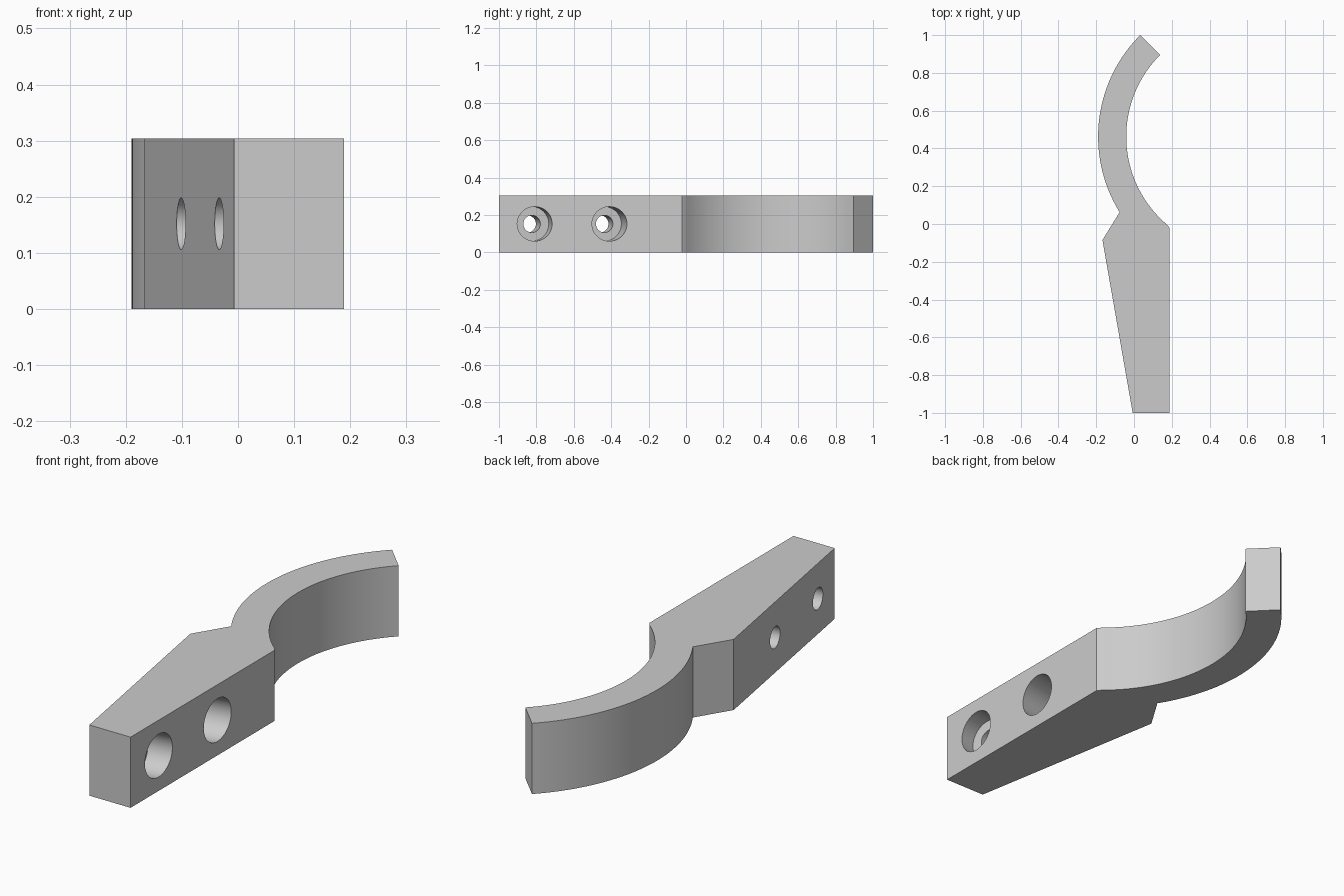
import bpy
import bmesh
from math import atan2, cos, sin, pi, radians
from mathutils import Matrix, Vector

if "Cube" in bpy.data.objects:
    bpy.data.objects.remove(bpy.data.objects["Cube"])

HEIGHT = 0.304
CENTRE = Vector((0.57, 0.4625))
R_OUT, R_IN = 0.76, 0.611

grey = bpy.data.materials.new("plain grey")
grey.use_nodes = True
colour = (0.6, 0.6, 0.6, 1)
grey.diffuse_color = colour
grey.node_tree.nodes["Principled BSDF"].inputs["Base Color"].default_value = colour


def add_object(name, bm):
    bmesh.ops.recalc_face_normals(bm, faces=bm.faces)
    mesh = bpy.data.meshes.new(name)
    bm.to_mesh(mesh)
    bm.free()
    mesh.materials.append(grey)
    obj = bpy.data.objects.new(name, mesh)
    bpy.context.collection.objects.link(obj)
    return obj


def arc(radius, start, end, steps=48):
    angles = [start + (end - start) * i / steps for i in range(steps + 1)]
    return [CENTRE + radius * Vector((cos(a), sin(a))) for a in angles]


def angle_to(point):
    d = Vector(point) - CENTRE
    return atan2(d.y, d.x) % (2 * pi)


# Plan outline: tapered mounting block running into a curved arm
heel, shoulder = Vector((-0.007, -1)), Vector((-0.167, -0.085))
tip = radians(135)
outline = [Vector((0.189, -1)), Vector((0.189, -0.022))]
outline += arc(R_IN, angle_to(outline[1]), tip)[1:]
outline += arc(R_OUT, tip, angle_to((-0.08, 0.06)))
outline += [shoulder, heel]

bm = bmesh.new()
base = bm.faces.new([bm.verts.new((p.x, p.y, 0)) for p in outline])
top = bmesh.ops.extrude_face_region(bm, geom=[base])["geom"]
bmesh.ops.translate(bm, vec=(0, 0, HEIGHT),
                    verts=[v for v in top if isinstance(v, bmesh.types.BMVert)])
bracket = add_object("curved_bracket", bm)

# Counterbored screw holes, square to the tapered face
slope = (shoulder - heel).normalized()
axis = Vector((slope.y, -slope.x, 0))
turn = axis.to_track_quat("Z", "Y").to_matrix().to_4x4()
steps = [(0.046, -0.1), (0.046, 0.138), (0.092, 0.138), (0.092, 0.5)]
for y in (-0.848, -0.46):
    along = (y - heel.y) / slope.y
    spot = heel + slope * along
    bm = bmesh.new()
    rings = [[bm.verts.new((r * cos(2 * pi * i / 48), r * sin(2 * pi * i / 48), z))
              for i in range(48)] for r, z in steps]
    for a, b in zip(rings, rings[1:]):
        for i in range(48):
            j = (i + 1) % 48
            bm.faces.new((a[i], a[j], b[j], b[i]))
    bm.faces.new(rings[0])
    bm.faces.new(rings[-1])
    bm.transform(Matrix.Translation((spot.x, spot.y, HEIGHT / 2)) @ turn)
    cutter = add_object("screw_hole_cutter", bm)
    cutter.hide_render = True
    cut = bracket.modifiers.new("screw_hole", "BOOLEAN")
    cut.operation = "DIFFERENCE"
    cut.solver = "EXACT"
    cut.object = cutter
    bpy.context.view_layer.objects.active = bracket
    bpy.ops.object.modifier_apply(modifier=cut.name)
    bpy.data.objects.remove(cutter)

# Smooth curves with crisp corners
bpy.ops.object.select_all(action="DESELECT")
bracket.select_set(True)
bpy.context.view_layer.objects.active = bracket
bpy.ops.object.shade_smooth_by_angle(angle=radians(25))
